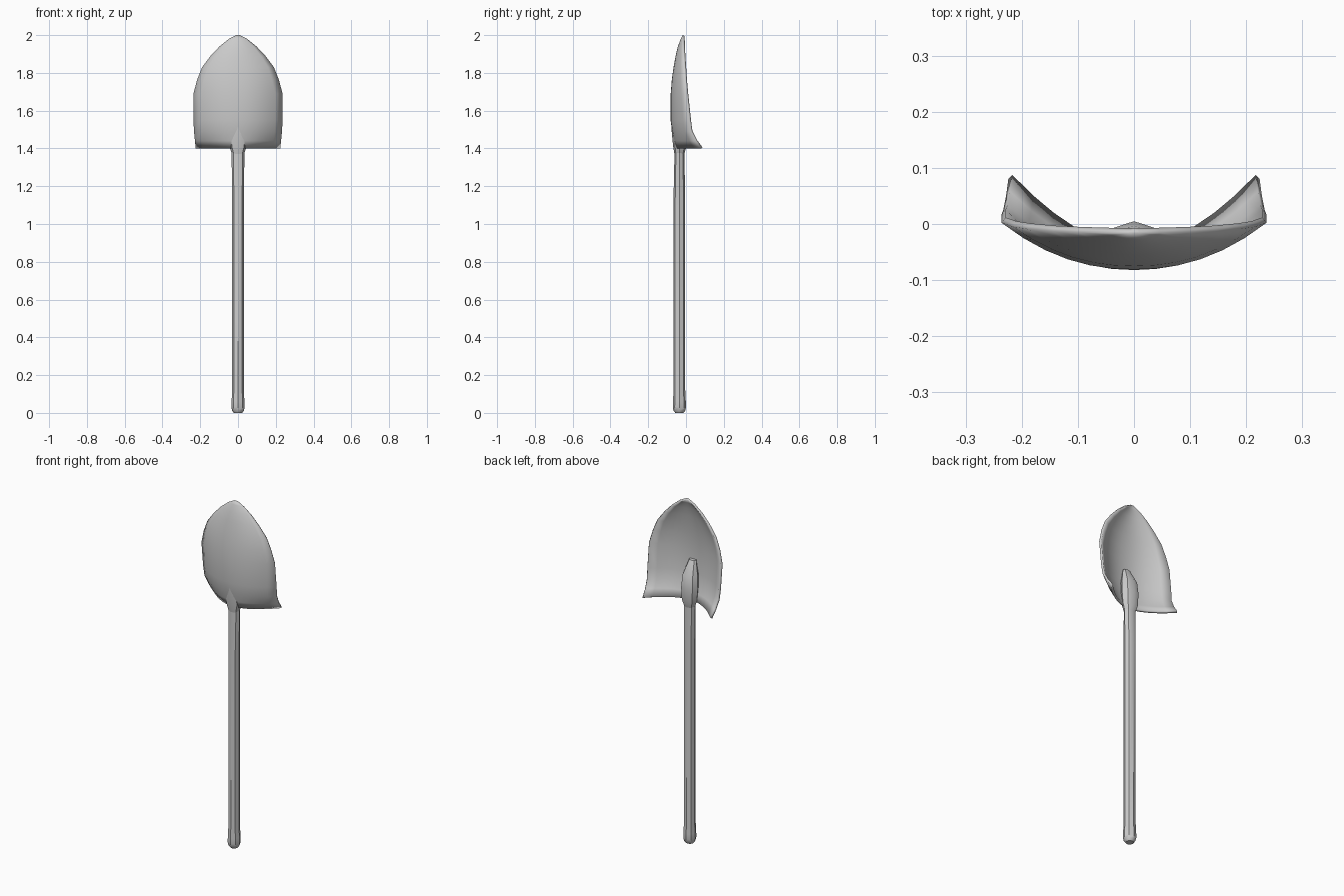
import bpy, math

if "Cube" in bpy.data.objects:
    bpy.data.objects.remove(bpy.data.objects["Cube"])


def make_object(name, verts, faces, angle):
    mesh = bpy.data.meshes.new(name)
    mesh.from_pydata(verts, [], faces)
    mesh.update()
    obj = bpy.data.objects.new(name, mesh)
    bpy.context.collection.objects.link(obj)
    bpy.ops.object.select_all(action='DESELECT')
    obj.select_set(True)
    bpy.context.view_layer.objects.active = obj
    bpy.ops.object.shade_smooth_by_angle(angle=math.radians(angle))
    return obj


def loft(name, rings, sides=8):
    """Closed tube through rings given as (z, x radius, y radius, y centre)."""
    verts, faces = [], []
    for z, rx, ry, cy in rings:
        for i in range(sides):
            a = 2 * math.pi * i / sides
            verts.append((rx * math.cos(a), cy + ry * math.sin(a), z))
    for r in range(len(rings) - 1):
        for i in range(sides):
            j = (i + 1) % sides
            a, b = r * sides, (r + 1) * sides
            faces.append((a + i, a + j, b + j, b + i))
    faces.append(tuple(reversed(range(sides))))
    faces.append(tuple(range((len(rings) - 1) * sides, len(rings) * sides)))
    return make_object(name, verts, faces, 40)


# Handle: rounded butt, straight shaft, slight flattening at the neck
loft("handle", [
    (0.0, 0.022, 0.022, -0.035), (0.012, 0.031, 0.031, -0.035),
    (0.03, 0.035, 0.035, -0.035), (0.06, 0.034, 0.034, -0.035),
    (0.12, 0.031, 0.031, -0.035), (1.14, 0.031, 0.031, -0.035),
    (1.37, 0.034, 0.026, -0.035), (1.39, 0.034, 0.026, -0.035)])

# Socket tongue, running up the hollow of the blade
loft("socket_tongue", [
    (1.37, 0.032, 0.026, -0.035), (1.41, 0.046, 0.035, -0.033),
    (1.48, 0.051, 0.040, -0.035), (1.55, 0.046, 0.038, -0.041),
    (1.63, 0.022, 0.014, -0.062)])

# Blade rows: z, half width, front y at centre, y at edge, curve power
rows = [
    (1.400, 0.224, -0.052, 0.080, 1.8), (1.440, 0.228, -0.063, 0.050, 2.0),
    (1.490, 0.233, -0.073, 0.025, 2.1), (1.550, 0.236, -0.082, 0.017, 2.2),
    (1.690, 0.236, -0.081, 0.002, 2.2), (1.765, 0.216, -0.075, -0.005, 2.2),
    (1.830, 0.190, -0.066, -0.009, 2.2), (1.890, 0.145, -0.055, -0.013, 2.0),
    (1.940, 0.098, -0.043, -0.015, 2.0), (1.980, 0.048, -0.028, -0.016, 2.0),
    (2.000, 0.010, -0.018, -0.016, 2.0)]
cols = 12
verts, faces = [], []
for z, w, yc, ye, p in rows:
    for i in range(cols + 1):
        t = 2 * i / cols - 1
        verts.append((t * w, yc + (ye - yc) * abs(t) ** p, z))
for r in range(len(rows) - 1):
    for i in range(cols):
        a = r * (cols + 1) + i
        b = a + cols + 1
        faces.append((a, a + 1, b + 1, b))
blade = make_object("blade", verts, faces, 40)
# Thicken towards the hollow side (face normals point to the front)
solid = blade.modifiers.new("thickness", 'SOLIDIFY')
solid.thickness = 0.012
solid.offset = -1
